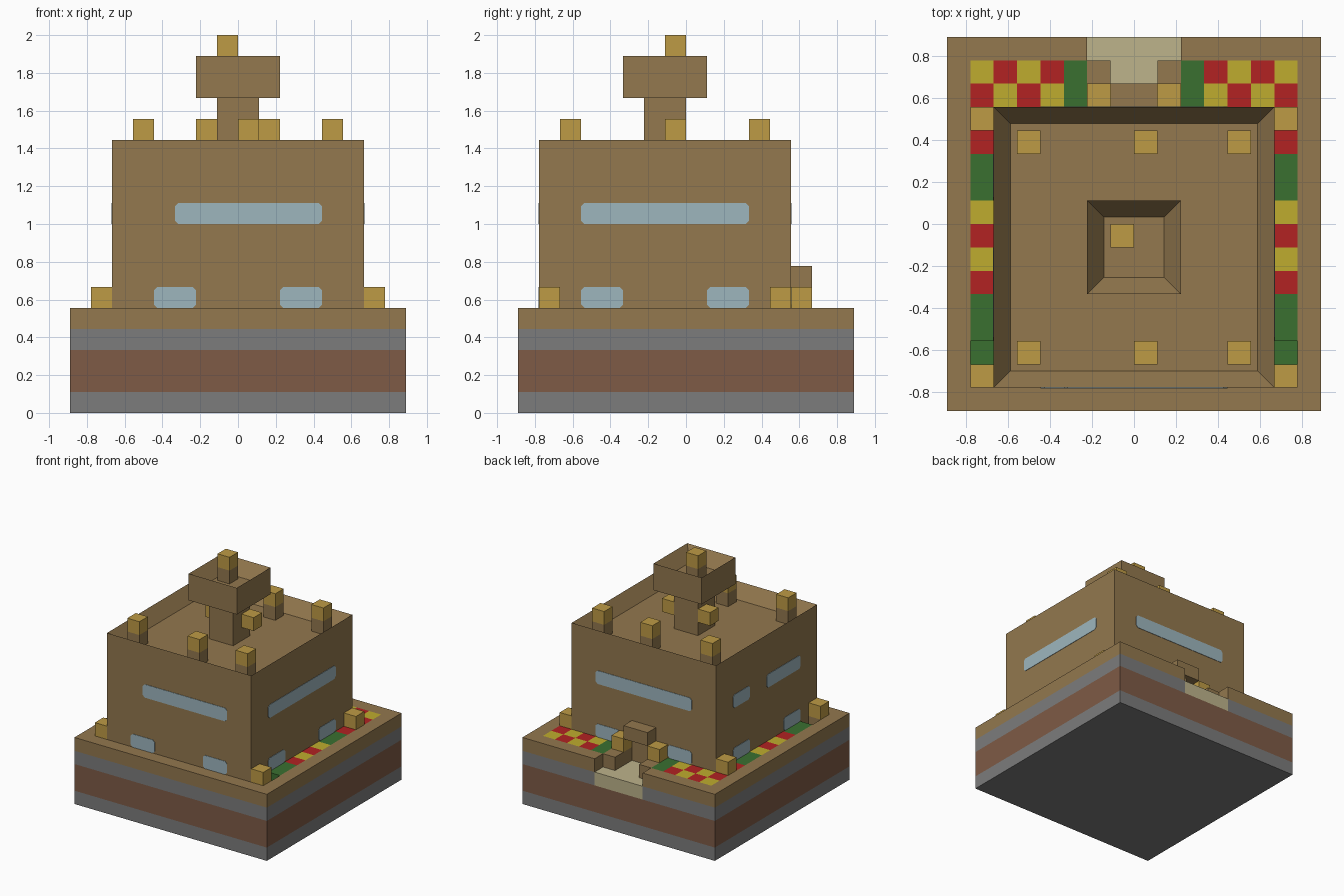
import bpy, bmesh
from mathutils import Vector

U = 2 / 18  # one block

if "Cube" in bpy.data.objects:
    bpy.data.objects.remove(bpy.data.objects["Cube"], do_unlink=True)


def material(name, hex_code):
    def linear(c):
        return c / 12.92 if c <= 0.04045 else ((c + 0.055) / 1.055) ** 2.4
    rgb = [linear(int(hex_code[i:i + 2], 16) / 255) for i in (0, 2, 4)]
    m = bpy.data.materials.new(name)
    m.use_nodes = True
    m.diffuse_color = (*rgb, 1)
    bsdf = m.node_tree.nodes["Principled BSDF"]
    bsdf.inputs["Base Color"].default_value = (*rgb, 1)
    bsdf.inputs["Roughness"].default_value = 0.9
    return m


TAN = material("tan_clay", "93784E")
GREY = material("grey_stone", "7C7C7C")
BROWN = material("red_brown_earth", "7E5B46")
GOLD = material("gold_lamp", "BE9B45")
BLUE = material("pale_blue_glass", "9EB6BE")
RED = material("red_flower", "B22222")
YELLOW = material("yellow_flower", "BFAC2E")
GREEN = material("green_leaf", "3A7030")
BEIGE = material("beige_path", "BDB38B")


def finish(bm, name, mats):
    mesh = bpy.data.meshes.new(name)
    bm.to_mesh(mesh)
    bm.free()
    for m in mats:
        mesh.materials.append(m)
    obj = bpy.data.objects.new(name, mesh)
    bpy.context.collection.objects.link(obj)
    return obj


def box_bm(lo, hi):
    """Box between two corners given in blocks."""
    lo, hi = Vector(lo) * U, Vector(hi) * U
    bm = bmesh.new()
    bmesh.ops.create_cube(bm, size=1)
    bmesh.ops.scale(bm, vec=hi - lo, verts=bm.verts)
    bmesh.ops.translate(bm, vec=(lo + hi) / 2, verts=bm.verts)
    return bm


def box(name, lo, hi, mat):
    return finish(box_bm(lo, hi), name, [mat])


def block(name, x, y, z, mat):
    return box(name, (x, y, z), (x + 1, y + 1, z + 1), mat)


def tray(name, lo, hi, mat):
    """Box whose top is sunk by one block inside a one-block rim."""
    bm = box_bm(lo, hi)
    bm.normal_update()
    top = max(bm.faces, key=lambda f: f.calc_center_median().z)
    bmesh.ops.inset_region(bm, faces=[top], thickness=U)
    bmesh.ops.translate(bm, vec=(0, 0, -U), verts=top.verts)
    return finish(bm, name, [mat])


def layer(name, z_top, mats, rule):
    """One-block-thick paved layer; rule(x, y) gives a material or None for a hole."""
    bm = bmesh.new()
    bmesh.ops.create_grid(bm, x_segments=16, y_segments=16, size=8 * U)
    bmesh.ops.translate(bm, vec=(0, 0, z_top * U), verts=bm.verts)
    holes = []
    for f in bm.faces:
        c = f.calc_center_median() / U
        mat = rule(c.x, c.y)
        if mat is None:
            holes.append(f)
        else:
            f.material_index = mats.index(mat)
    bmesh.ops.delete(bm, geom=holes, context="FACES")
    obj = finish(bm, name, mats)
    mod = obj.modifiers.new("thickness", "SOLIDIFY")
    mod.thickness = U
    mod.offset = -1
    return obj


def window(name, axis, wall, a, b, z):
    """Thin glass plate with clipped corners on a wall at a fixed x or y."""
    t = 0.03
    lo, hi = [0, 0, z], [0, 0, z + 1]
    lo[axis], hi[axis] = wall - t, wall + t
    lo[1 - axis], hi[1 - axis] = a, b
    bm = box_bm(lo, hi)
    edges = [e for e in bm.edges
             if abs((e.verts[0].co - e.verts[1].co)[axis]) > 0.001]
    bmesh.ops.bevel(bm, geom=edges, offset=0.018, segments=1, affect="EDGES")
    return finish(bm, name, [BLUE])


# Ground layers
def in_path(x, y):
    return (abs(x) < 2 and y > 7) or (abs(x) < 1 and y > 5)


def in_pit(x, y):
    return 6 < abs(x) < 7 and -6 < y < -5


def garden(x, y):
    ax = abs(x)
    if in_path(x, y) or in_pit(x, y):
        return None
    if 5 < y < 7 and 2 < ax < 7:          # chequered bed at the back
        if ax < 3:
            return GREEN
        return YELLOW if (int(ax) + int(y)) % 2 == 0 else RED
    if 6 < ax < 7 and -5 < y < 4:         # side beds
        if y < -3 or 1 < y < 3:
            return GREEN
        if y > 3:
            return RED
        return RED if int(y + 8) % 2 == 1 else YELLOW
    return TAN


def stone(x, y):
    if in_path(x, y):
        return BEIGE
    return GREEN if in_pit(x, y) else GREY


box("base_stone", (-8, -8, 0), (8, 8, 1), GREY)
box("base_earth", (-8, -8, 1), (8, 8, 3), BROWN)
layer("path_and_stone_layer", 4, [GREY, BEIGE, GREEN], stone)
layer("garden_layer", 5, [TAN, RED, YELLOW, GREEN], garden)

# Main building and tower
tray("main_building", (-6, -7, 5), (6, 5, 13), TAN)
box("tower_shaft", (-1, -2, 12), (1, 0, 15), TAN)
tray("tower_head", (-2, -3, 15), (2, 1, 17), TAN)
block("tower_lamp_post", -1, -1, 16, TAN)
block("tower_lamp", -1, -1, 17, GOLD)
for x in (-2, 1):
    block("shaft_lamp", x, -1, 13, GOLD)

# Roof lamps on posts
for x in (-5, 0, 4):
    for y in (-6, 3):
        block("roof_lamp_post", x, y, 12, TAN)
        block("roof_lamp", x, y, 13, GOLD)

# Garden corner lamps and gate
for x in (-7, 6):
    for y in (-7, 4):
        block("garden_lamp", x, y, 5, GOLD)
for x in (-2, 1):
    block("gate_lamp", x, 5, 5, GOLD)
box("gate_lintel", (-1, 5, 6), (1, 6, 7), TAN)

# Windows: axis, wall position, upper bands, lower pairs
WALLS = {
    "front": (1, -7, [(-3, 4)], [(-4, -2), (2, 4)]),
    "back": (1, 5, [(-4, 4)], [(-4, -2), (2, 4)]),
    "left": (0, 6, [(-5, 3)], [(-5, -3), (1, 3)]),
    "right": (0, -6, [(-5, -1), (1, 3)], [(-5, -3), (1, 3)]),
}
for side, (axis, wall, upper, lower) in WALLS.items():
    for a, b in upper:
        window(side + "_upper_window", axis, wall, a, b, 9)
    for a, b in lower:
        window(side + "_lower_window", axis, wall, a, b, 5)
